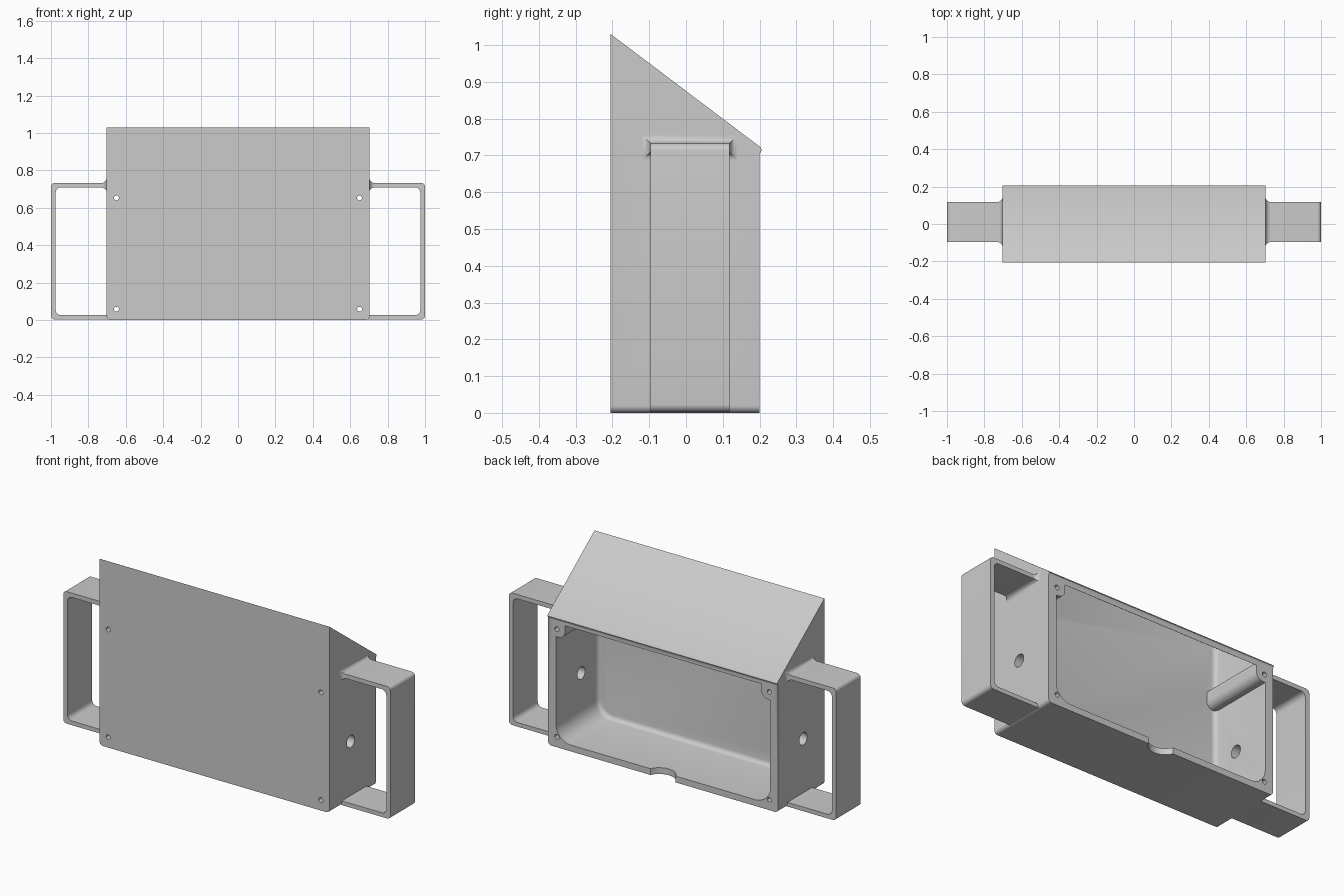
import bpy, bmesh, math
from mathutils import Matrix, Vector

cube = bpy.data.objects.get("Cube")
if cube:
    bpy.data.objects.remove(cube)

grey = bpy.data.materials.new("light grey plastic")
grey.use_nodes = True
grey.diffuse_color = (0.6, 0.6, 0.6, 1)
grey.node_tree.nodes["Principled BSDF"].inputs["Base Color"].default_value = (0.6, 0.6, 0.6, 1)


def finish(name, bm):
    bmesh.ops.recalc_face_normals(bm, faces=bm.faces)
    mesh = bpy.data.meshes.new(name)
    bm.to_mesh(mesh)
    bm.free()
    mesh.materials.append(grey)
    ob = bpy.data.objects.new(name, mesh)
    bpy.context.collection.objects.link(ob)
    return ob


def round_edges(bm, rule, radius, steps=6):
    edges = [e for e in bm.edges if rule(e.verts[0].co, e.verts[1].co)]
    bmesh.ops.bevel(bm, geom=edges, offset=radius, segments=steps, affect='EDGES', profile=0.5)


def side_prism(profile, half):
    """Extrude a y-z profile across x."""
    bm = bmesh.new()
    face = bm.faces.new([bm.verts.new((-half, y, z)) for y, z in profile])
    new = bmesh.ops.extrude_face_region(bm, geom=[face])["geom"]
    bmesh.ops.translate(bm, vec=(2 * half, 0, 0),
                        verts=[v for v in new if isinstance(v, bmesh.types.BMVert)])
    return bm


def box(lo, hi):
    bm = bmesh.new()
    bmesh.ops.create_cube(bm, size=1)
    lo, hi = Vector(lo), Vector(hi)
    for v in bm.verts:
        v.co = Vector(a + (b - a) * (t + 0.5) for a, b, t in zip(lo, hi, v.co))
    return bm


def rod(axis, centre, radius, length):
    bm = bmesh.new()
    turn = {'X': Matrix.Rotation(math.pi / 2, 4, 'Y'),
            'Y': Matrix.Rotation(math.pi / 2, 4, 'X'), 'Z': Matrix()}[axis]
    bmesh.ops.create_cone(bm, cap_ends=True, segments=32, radius1=radius, radius2=radius,
                          depth=length, matrix=Matrix.Translation(centre) @ turn)
    return bm


def combine(ob, bm, operation='DIFFERENCE'):
    tool = finish("helper", bm)
    tool.hide_render = True
    mod = ob.modifiers.new("cut", 'BOOLEAN')
    mod.operation, mod.object, mod.solver = operation, tool, 'EXACT'
    graph = bpy.context.evaluated_depsgraph_get()
    mesh = bpy.data.meshes.new_from_object(ob.evaluated_get(graph))
    ob.modifiers.clear()
    ob.data = mesh
    bpy.data.objects.remove(tool)


def smooth(ob):
    bpy.ops.object.select_all(action='DESELECT')
    ob.select_set(True)
    bpy.context.view_layer.objects.active = ob
    bpy.ops.object.shade_smooth_by_angle(angle=math.radians(35))


def along_y(a, b):
    return abs(a.x - b.x) < 1e-4 and abs(a.z - b.z) < 1e-4


# Sloped housing shell with rounded bottom corners and a small rear drip lip
HALF, FRONT, BACK = 0.703, -0.205, 0.2
bm = side_prism([(FRONT, 0), (BACK, 0), (BACK, 0.703), (0.206, 0.714),
                 (0.203, 0.722), (FRONT, 1.03)], HALF)
round_edges(bm, lambda a, b: along_y(a, b) and a.z < 0.01, 0.02)
housing = finish("housing", bm)

# Hollow interior, open at the back and following the roof slope
INNER = -0.17
bm = side_prism([(INNER, 0.035), (0.3, 0.035), (0.3, 0.685), (BACK, 0.685), (INNER, 0.963)], 0.655)
round_edges(bm, lambda a, b: along_y(a, b) and a.z < 0.1, 0.09, 8)
round_edges(bm, lambda a, b: max(a.y, b.y) < INNER + 0.001 and min(a.z, b.z) < 0.9, 0.025, 4)
combine(housing, bm)

# Upper screw posts
for s in (-1, 1):
    xs = sorted((s * 0.60, s * 0.68))
    bm = box((xs[0], INNER - 0.01, 0.61), (xs[1], BACK, 0.7))
    round_edges(bm, lambda a, b: along_y(a, b) and abs(a.x) < 0.61 and a.z < 0.65, 0.04)
    combine(housing, bm, 'UNION')

# Screw holes, side cable holes and rear finger notch
for s in (-1, 1):
    for z in (0.058, 0.653):
        combine(housing, rod('Y', (s * 0.65, 0, z), 0.013, 1))
    combine(housing, rod('X', (s * 0.68, -0.02, 0.325), 0.034, 0.2))
combine(housing, rod('Z', (0, 0.235, 0), 0.085, 0.2))
smooth(housing)

# Side handles with flared upper roots
Y0, Y1 = -0.097, 0.118
for s, side in ((1, "left"), (-1, "right")):
    def span(a, b):
        return sorted((s * a, s * b))

    def handle_block(x0, x1, y0, y1, z0, z1, radius):
        xs = span(x0, x1)
        block = box((xs[0], y0, z0), (xs[1], y1, z1))
        round_edges(block, lambda a, b: along_y(a, b) and abs(a.x) > 0.9, radius)
        return block

    handle = finish(side + "_handle", handle_block(0.69, 1.0, Y0, Y1, 0.003, 0.733, 0.02))
    combine(handle, handle_block(0.6, 0.975, -0.3, 0.3, 0.026, 0.709, 0.028))
    smooth(handle)

    bm = bmesh.new()
    rings = []
    for i in range(7):
        t = math.pi / 2 * i / 6
        x = s * (0.702 + 0.028 * (1 - math.cos(t)))
        g = 0.028 * (1 - math.sin(t))
        ys, zs = (Y0 - g, Y1 + g), (0.709 - g, 0.733 + g)
        rings.append([bm.verts.new((x, ys[j], zs[k])) for j, k in ((0, 0), (1, 0), (1, 1), (0, 1))])
    for r0, r1 in zip(rings, rings[1:]):
        for j in range(4):
            bm.faces.new((r0[j], r0[j - 1], r1[j - 1], r1[j]))
    bm.faces.new(rings[0])
    bm.faces.new(rings[-1])
    smooth(finish(side + "_handle_root", bm))
